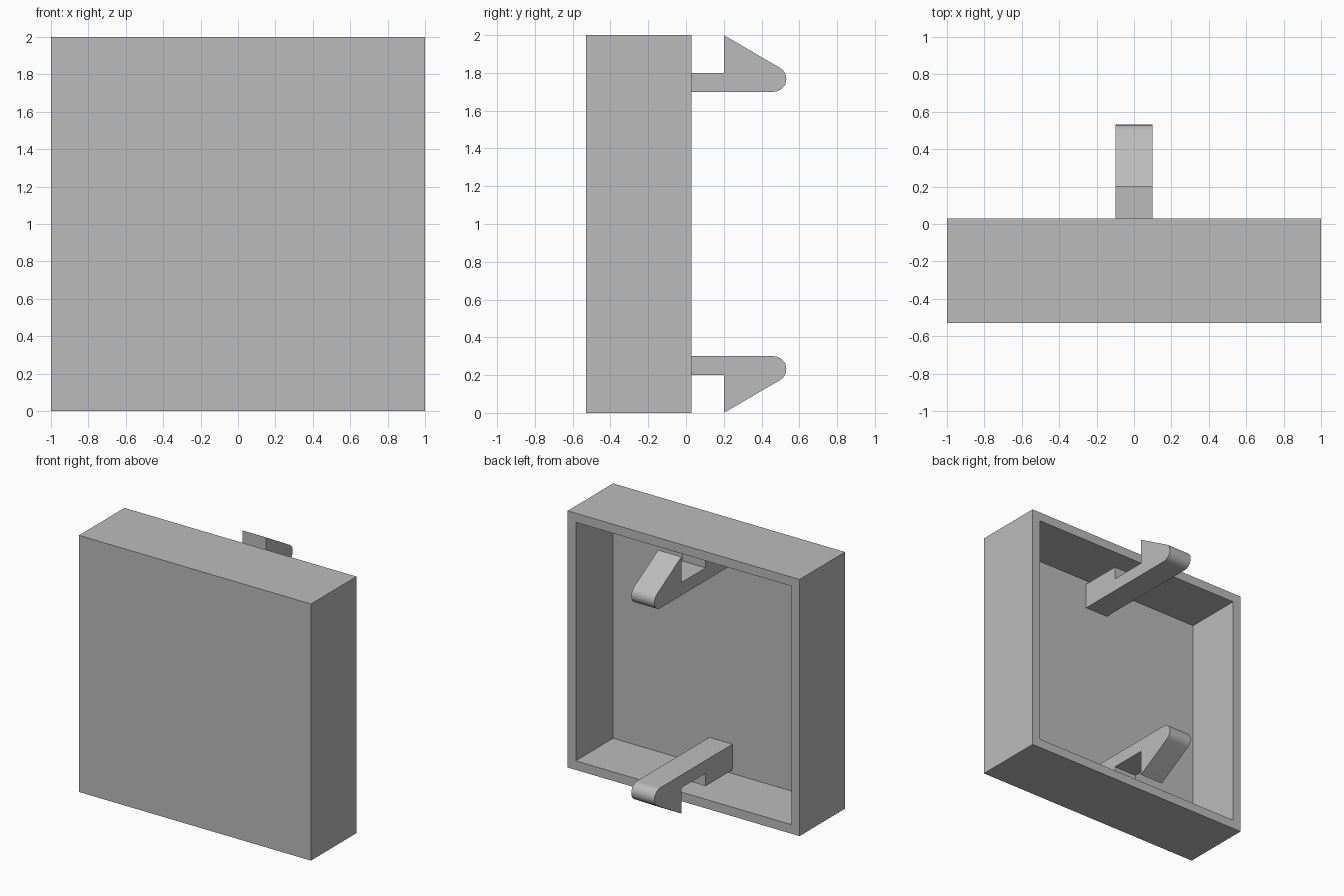
import bpy
import bmesh
import math

if "Cube" in bpy.data.objects:
    bpy.data.objects.remove(bpy.data.objects["Cube"], do_unlink=True)

FRONT, BACK, WALL = -0.53, 0.03, 0.1
HEIGHT, HALF_CLIP = 2.0, 0.1

grey = bpy.data.materials.new("plain grey")
grey.use_nodes = True
colour = (0.5, 0.5, 0.5, 1)
grey.diffuse_color = colour
grey.node_tree.nodes["Principled BSDF"].inputs["Base Color"].default_value = colour


def add_object(name, bm):
    bmesh.ops.recalc_face_normals(bm, faces=bm.faces)
    mesh = bpy.data.meshes.new(name)
    bm.to_mesh(mesh)
    bm.free()
    mesh.materials.append(grey)
    obj = bpy.data.objects.new(name, mesh)
    bpy.context.collection.objects.link(obj)
    return obj


# Square cover, hollowed from the back
bm = bmesh.new()
bmesh.ops.create_cube(bm, size=1)
bmesh.ops.scale(bm, vec=(2, BACK - FRONT, HEIGHT), verts=bm.verts)
bmesh.ops.translate(bm, vec=(0, (FRONT + BACK) / 2, HEIGHT / 2), verts=bm.verts)
bm.normal_update()
opening = max(bm.faces, key=lambda f: f.normal.y)
bmesh.ops.inset_region(bm, faces=[opening], thickness=WALL)
result = bmesh.ops.extrude_face_region(bm, geom=[opening])
floor_verts = [v for v in result["geom"] if isinstance(v, bmesh.types.BMVert)]
bmesh.ops.translate(bm, vec=(0, FRONT + 2 * WALL - BACK - WALL, 0), verts=floor_verts)
if opening.is_valid:
    bmesh.ops.delete(bm, geom=[opening], context="FACES")
add_object("cover", bm)


# Snap clip outline in (y, z): foot block, arm, barbed hook with a round nose
def clip_outline():
    nose_y, nose_z, radius, steps = 0.463, 0.232, 0.068, 14
    points = [(FRONT + WALL, 0.3), (FRONT + WALL, WALL), (-0.1, WALL),
              (-0.1, 0.2), (0.2, 0.2), (0.2, 0.0)]
    for i in range(steps + 1):
        a = math.radians(-60 + 150 * i / steps)
        points.append((nose_y + radius * math.cos(a), nose_z + radius * math.sin(a)))
    return points


def add_clip(name, flip):
    bm = bmesh.new()
    verts = [bm.verts.new((-HALF_CLIP, y, HEIGHT - z if flip else z))
             for y, z in clip_outline()]
    side = bm.faces.new(verts)
    result = bmesh.ops.extrude_face_region(bm, geom=[side])
    moved = [v for v in result["geom"] if isinstance(v, bmesh.types.BMVert)]
    bmesh.ops.translate(bm, vec=(2 * HALF_CLIP, 0, 0), verts=moved)
    obj = add_object(name, bm)
    bpy.ops.object.select_all(action="DESELECT")
    obj.select_set(True)
    bpy.context.view_layer.objects.active = obj
    bpy.ops.object.shade_smooth_by_angle(angle=math.radians(25))


add_clip("lower_clip", False)
add_clip("upper_clip", True)
